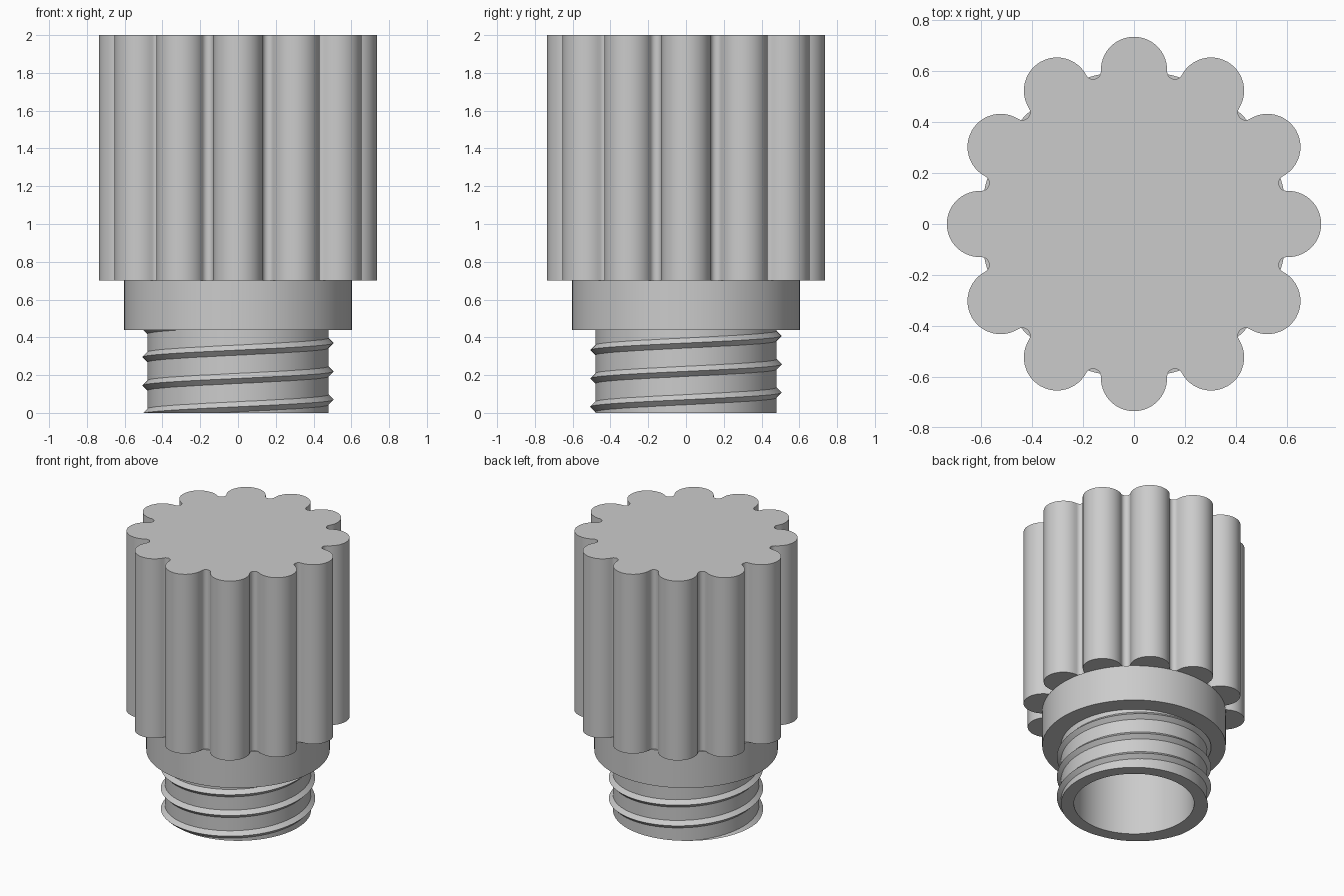
import bpy, bmesh
from math import sin, cos, pi, radians, atan2, hypot

if "Cube" in bpy.data.objects:
    bpy.data.objects.remove(bpy.data.objects["Cube"])

mat = bpy.data.materials.new("plain grey")
mat.use_nodes = True
GREY = (0.6, 0.6, 0.6, 1)
mat.diffuse_color = GREY
mat.node_tree.nodes["Principled BSDF"].inputs["Base Color"].default_value = GREY


def finish(name, bm):
    bmesh.ops.recalc_face_normals(bm, faces=bm.faces)
    mesh = bpy.data.meshes.new(name)
    bm.to_mesh(mesh)
    bm.free()
    mesh.materials.append(mat)
    obj = bpy.data.objects.new(name, mesh)
    bpy.context.collection.objects.link(obj)
    bpy.ops.object.select_all(action="DESELECT")
    obj.select_set(True)
    bpy.context.view_layer.objects.active = obj
    bpy.ops.object.shade_smooth_by_angle(angle=radians(30))
    return obj


def loft(name, rings, closed):
    """Skin a list of (outline, z); either joined into a loop or capped."""
    bm = bmesh.new()
    loops = [[bm.verts.new((x, y, z)) for x, y in pts] for pts, z in rings]
    pairs = list(zip(loops, loops[1:]))
    if closed:
        pairs.append((loops[-1], loops[0]))
    else:
        bm.faces.new(loops[0])
        bm.faces.new(loops[-1])
    for a, b in pairs:
        for i in range(len(a)):
            j = (i + 1) % len(a)
            bm.faces.new((a[i], a[j], b[j], b[i]))
    return finish(name, bm)


def circle(r, n=96, start=0.0):
    return [(r * cos(start + 2 * pi * i / n), r * sin(start + 2 * pi * i / n))
            for i in range(n)]


def arc(cx, cy, r, a0, a1, n):
    return [(cx + r * cos(a0 + (a1 - a0) * i / n),
             cy + r * sin(a0 + (a1 - a0) * i / n)) for i in range(n)]


# Grip outline: round lobes joined by tangent concave fillets
LOBES, LOBE_R, LOBE_DIST, FILLET_DIST = 12, 0.13, 0.605, 0.62
half = pi / LOBES
dx = FILLET_DIST * cos(half) - LOBE_DIST
dy = FILLET_DIST * sin(half)
phi = atan2(dy, dx)
fillet_r = hypot(dx, dy) - LOBE_R
outline = []
for k in range(LOBES):
    a = 2 * half * k
    m = a + half
    outline += arc(LOBE_DIST * cos(a), LOBE_DIST * sin(a), LOBE_R, a - phi, a + phi, 24)
    outline += arc(FILLET_DIST * cos(m), FILLET_DIST * sin(m), fillet_r,
                   m + pi + phi - half, m + pi - phi + half, 8)

# Fluted grip, hollow from below
BORE = 0.395
bore = circle(BORE, len(outline), -half)
loft("fluted_grip", [(outline, 2.0), (outline, 0.70), (bore, 0.70), (bore, 1.90)], False)

# Collar and tubular neck
loft("collar", [(circle(0.603), 0.70), (circle(0.603), 0.44),
                (circle(0.44), 0.44), (circle(0.44), 0.70)], True)
loft("neck", [(circle(0.48), 0.70), (circle(0.48), 0), (circle(BORE), 0),
              (circle(BORE), 0.70)], True)

# Screw thread: V section swept on a helix, trimmed flat at the base
PITCH, STEPS = 0.15, 72
bm = bmesh.new()
sections = []
for i in range(-STEPS, 3 * STEPS):
    t = 2 * pi * i / STEPS
    z = 0.07 + PITCH * i / STEPS
    sections.append([bm.verts.new((r * cos(t), r * sin(t), z + h))
                     for r, h in ((0.47, -0.037), (0.507, 0), (0.47, 0.037))])
for a, b in zip(sections, sections[1:]):
    for i in range(3):
        j = (i + 1) % 3
        bm.faces.new((a[i], a[j], b[j], b[i]))
bm.faces.new(sections[0])
bm.faces.new(sections[-1])
cut = bmesh.ops.bisect_plane(bm, geom=bm.verts[:] + bm.edges[:] + bm.faces[:],
                             plane_co=(0, 0, 0), plane_no=(0, 0, 1), clear_inner=True)
rim = [e for e in cut["geom_cut"] if isinstance(e, bmesh.types.BMEdge)]
bmesh.ops.triangle_fill(bm, edges=rim, use_beauty=True)
finish("screw_thread", bm)
